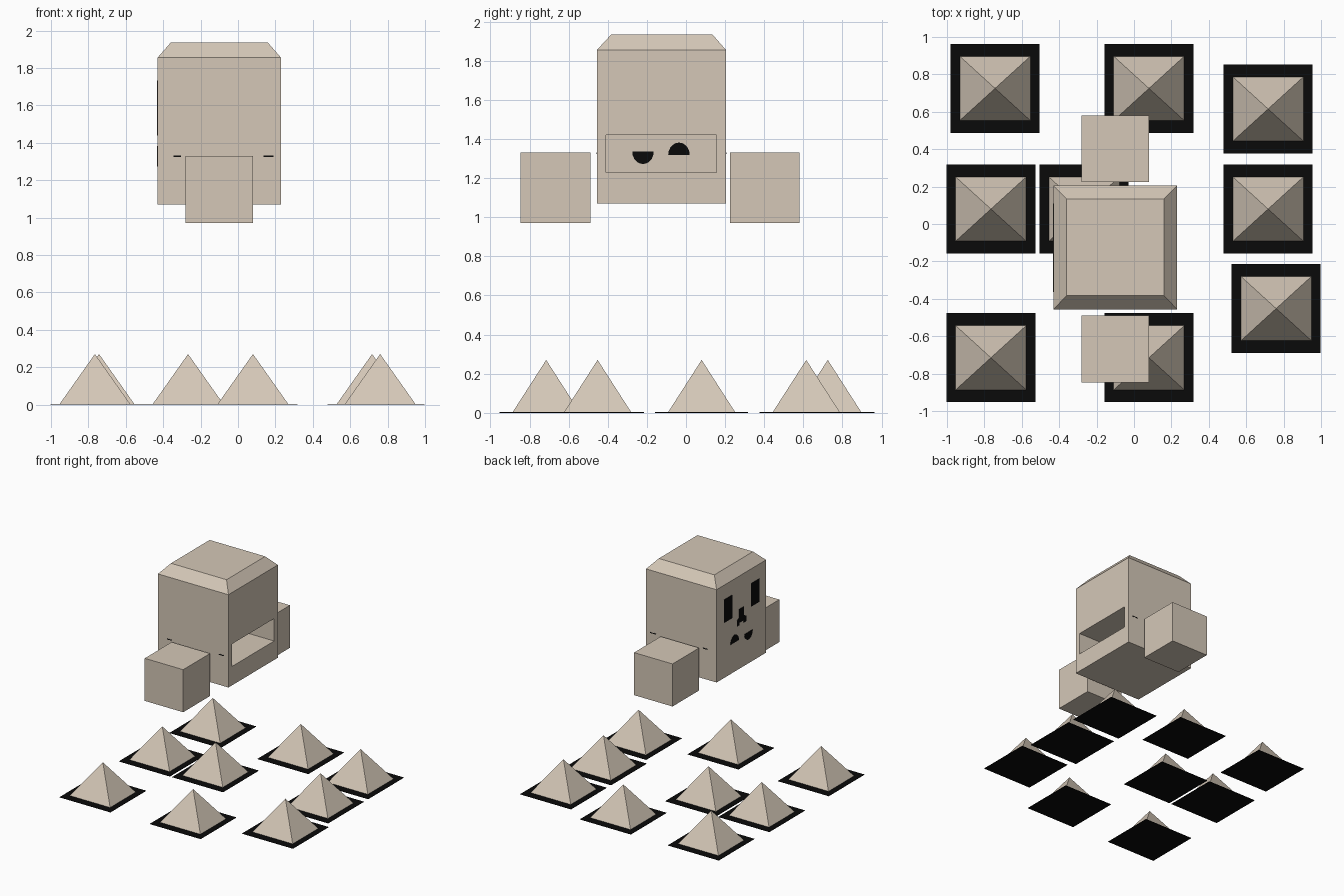
import bpy, bmesh, math

if "Cube" in bpy.data.objects:
    bpy.data.objects.remove(bpy.data.objects["Cube"])


def material(name, rgb):
    m = bpy.data.materials.new(name)
    m.diffuse_color = (*rgb, 1)
    m.use_nodes = True
    m.node_tree.nodes["Principled BSDF"].inputs["Base Color"].default_value = m.diffuse_color
    return m


SAND = material("sand", (0.66, 0.575, 0.475))
BLACK = material("black", (0.003, 0.003, 0.003))


def finish(name, bm, mat):
    bmesh.ops.recalc_face_normals(bm, faces=bm.faces)
    me = bpy.data.meshes.new(name)
    bm.to_mesh(me)
    bm.free()
    me.materials.append(mat)
    ob = bpy.data.objects.new(name, me)
    bpy.context.collection.objects.link(ob)
    return ob


def loft(name, rings, mat):
    """Skin a list of rings; a ring with one point makes a tip."""
    bm = bmesh.new()
    loops = [[bm.verts.new(p) for p in r] for r in rings]
    bm.faces.new(loops[0])
    for a, b in zip(loops, loops[1:]):
        n = len(a)
        for i in range(n):
            j = (i + 1) % n
            bm.faces.new((a[i], a[j], b[0]) if len(b) == 1 else (a[i], a[j], b[j], b[i]))
    if len(loops[-1]) > 2:
        bm.faces.new(loops[-1])
    return finish(name, bm, mat)


def rect(x0, x1, y0, y1, z):
    return [(x0, y0, z), (x1, y0, z), (x1, y1, z), (x0, y1, z)]


def box(name, x0, x1, y0, y1, z0, z1, mat):
    return loft(name, [rect(x0, x1, y0, y1, z0), rect(x0, x1, y0, y1, z1)], mat)


# Floating head with a bevelled crown
head = loft("head", [rect(-0.43, 0.23, -0.456, 0.205, 1.07),
                     rect(-0.43, 0.23, -0.456, 0.205, 1.855),
                     rect(-0.36, 0.16, -0.382, 0.135, 1.935)], SAND)

# Deep slot in the side opposite the face
cutter = box("slot_cutter", -0.426, 0.3, -0.41, 0.155, 1.23, 1.42, SAND)
cutter.hide_render = True
cutter.hide_set(True)
cut = head.modifiers.new("slot", 'BOOLEAN')
cut.operation = 'DIFFERENCE'
cut.solver = 'EXACT'
cut.object = cutter

# Hands floating beside the head
box("left_hand", -0.28, 0.08, -0.847, -0.488, 0.97, 1.33, SAND)
box("right_hand", -0.28, 0.08, 0.224, 0.58, 0.97, 1.33, SAND)


# Face plates on the -x side
def face_plate(name, outline):
    return loft(name, [[(x, y, z) for y, z in outline] for x in (-0.433, -0.4245)], BLACK)


MID = -0.127
for side, label in ((1, "left"), (-1, "right")):
    a, b = MID + side * 0.127, MID + side * 0.236
    face_plate(label + "_eye", [(a, 1.537), (b, 1.537), (b, 1.732), (a, 1.732)])

half_nose = [(0.03, 1.575), (0.03, 1.505), (0.062, 1.485), (0.062, 1.44), (0.03, 1.44), (0.03, 1.46)]
face_plate("nose", [(MID + y, z) for y, z in half_nose] +
           [(MID - y, z) for y, z in reversed(half_nose)])

# Mouth halves: one arched up, one arched down
for name, y, z, s in (("mouth_up", -0.036, 1.318, 1), ("mouth_down", -0.22, 1.336, -1)):
    arc = [math.pi * i / 10 for i in range(11)]
    face_plate(name, [(y + 0.055 * math.cos(t), z + s * 0.064 * math.sin(t)) for t in arc])

# Small dark ticks on both cheeks
for x0, x1 in ((-0.345, -0.305), (0.137, 0.19)):
    for y in (-0.456, 0.205):
        box("cheek_tick", x0, x1, y - 0.002, y + 0.002, 1.324, 1.331, BLACK)

# Field of spikes on dark pads
spots = [(-0.743, 0.725), (0.08, 0.725), (0.717, 0.615),
         (-0.765, 0.08), (-0.267, 0.08), (0.717, 0.08),
         (0.76, -0.452), (-0.765, -0.715), (0.08, -0.715)]
for x, y in spots:
    box("spike_pad", x - 0.238, x + 0.238, y - 0.238, y + 0.238, 0, 0.003, BLACK)
    loft("spike", [rect(x - 0.19, x + 0.19, y - 0.173, y + 0.173, 0.001), [(x, y, 0.27)]], SAND)
